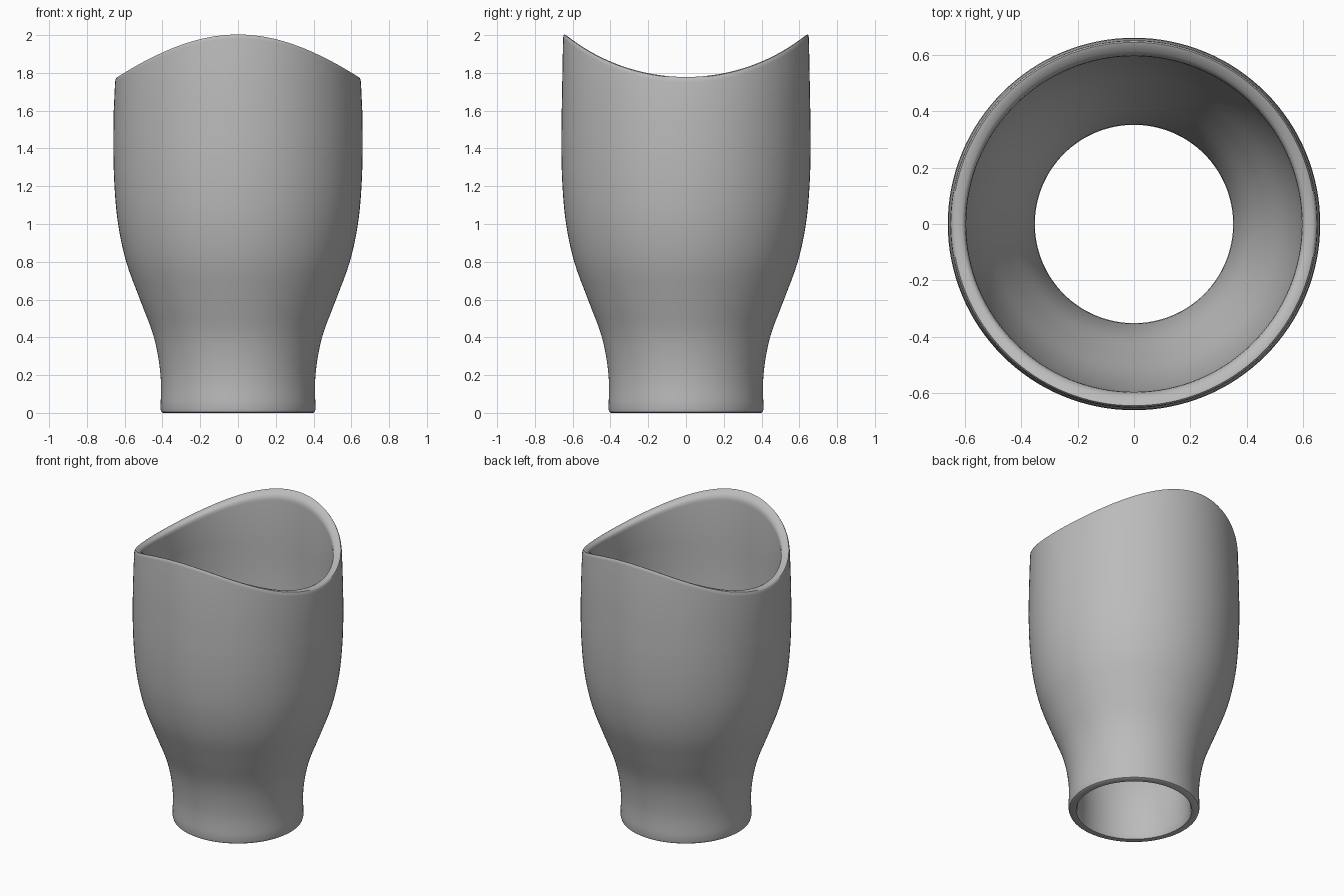
import bpy, bmesh, math
from mathutils import Vector

cube = bpy.data.objects.get("Cube")
if cube:
    bpy.data.objects.remove(cube, do_unlink=True)

SIDES = 128
WALL = 0.056
CUT_RADIUS = 1.02

# Plain grey material
grey = bpy.data.materials.new("plain grey")
grey.use_nodes = True
colour = (0.5, 0.5, 0.5, 1)
grey.diffuse_color = colour
grey.node_tree.nodes["Principled BSDF"].inputs["Base Color"].default_value = colour


def smooth_curve(points, steps=4):
    """Catmull-Rom curve through (radius, height) points."""
    p = [Vector(q) for q in points]
    p = [2 * p[0] - p[1]] + p + [2 * p[-1] - p[-2]]
    result = []
    for a, b, c, d in zip(p, p[1:], p[2:], p[3:]):
        for i in range(steps):
            t = i / steps
            result.append(0.5 * (2 * b + (c - a) * t + (2 * a - 5 * b + 4 * c - d) * t ** 2
                                 + (3 * b - a - 3 * c + d) * t ** 3))
    return result + [p[-2]]


def saddle(y):
    """Height of the scooped rim, a cylinder cut running along x."""
    peak = math.sqrt(CUT_RADIUS ** 2 - 0.635 ** 2)
    return 2 + peak - math.sqrt(CUT_RADIUS ** 2 - y * y)


# Wall profile from the narrow neck to the wide cup
outer = smooth_curve([(0.41, 0.02), (0.41, 0.2), (0.445, 0.4), (0.519, 0.6), (0.592, 0.8),
                      (0.635, 1.0), (0.654, 1.2), (0.66, 1.4), (0.658, 1.6)])
inner = [Vector((r - WALL, z)) for r, z in reversed(outer)]
foot = [(0.362, 0), (0.398, 0), (0.406, 0.005)]

# Rounded rim, with heights relative to the scoop
rim = [(0.651, -0.03), (0.649, -0.014), (0.644, -0.004), (0.635, 0),
       (0.612, 0), (0.603, -0.004), (0.597, -0.014), (0.595, -0.03)]

rows = [(r, z, False) for r, z in foot + [tuple(v) for v in outer]]
rows += [(r, z, True) for r, z in rim]
rows += [(r, z, False) for r, z in inner]

# Spin the closed profile into a hollow shell
bm = bmesh.new()
rings = []
for r, z, scooped in rows:
    ring = []
    for i in range(SIDES):
        a = math.tau * i / SIDES
        x, y = r * math.cos(a), r * math.sin(a)
        ring.append(bm.verts.new((x, y, z + saddle(y) if scooped else z)))
    rings.append(ring)
for low, high in zip(rings, rings[1:] + rings[:1]):
    for i in range(SIDES):
        j = (i + 1) % SIDES
        bm.faces.new((low[i], low[j], high[j], high[i]))
bmesh.ops.recalc_face_normals(bm, faces=bm.faces)

mesh = bpy.data.meshes.new("flared_sleeve")
bm.to_mesh(mesh)
bm.free()
mesh.materials.append(grey)
sleeve = bpy.data.objects.new("flared_sleeve", mesh)
bpy.context.collection.objects.link(sleeve)

bpy.ops.object.select_all(action="DESELECT")
sleeve.select_set(True)
bpy.context.view_layer.objects.active = sleeve
bpy.ops.object.shade_smooth_by_angle(angle=math.radians(40))
